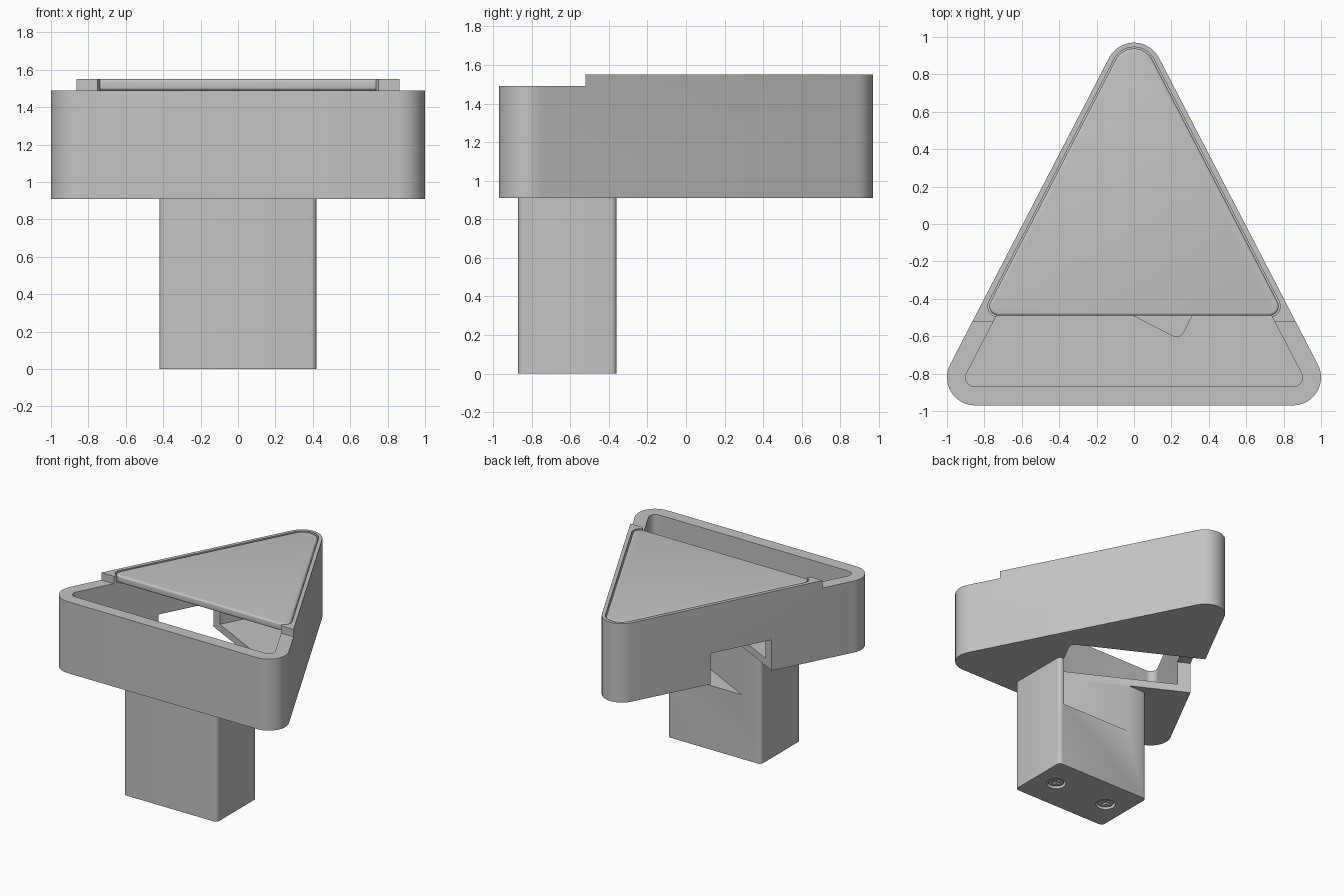
import bpy, bmesh, math
from mathutils import Vector

old = bpy.data.objects.get("Cube")
if old:
    bpy.data.objects.remove(old, do_unlink=True)

GREY = (0.55, 0.55, 0.55, 1)
grey = bpy.data.materials.new("plain grey")
grey.use_nodes = True
grey.diffuse_color = GREY
grey.node_tree.nodes["Principled BSDF"].inputs["Base Color"].default_value = GREY


def outline(circles, steps=12):
    """Rounded polygon through corner circles (x, y, r) given anticlockwise."""
    n, pts = len(circles), []
    for i, (x, y, r) in enumerate(circles):
        px, py, pr = circles[i - 1]
        nx, ny, nr = circles[(i + 1) % n]

        def normal(ax, ay, ar, bx, by, br):
            # direction of the outer tangent's normal between two circles
            dx, dy = bx - ax, by - ay
            return math.atan2(dy, dx) - math.pi / 2 + math.asin((br - ar) / -math.hypot(dx, dy)) * -1
        a = normal(px, py, pr, x, y, r)
        b = normal(x, y, r, nx, ny, nr)
        sweep = (b - a) % (2 * math.pi)
        for k in range(steps + 1):
            t = a + sweep * k / steps
            pts.append((x + r * math.cos(t), y + r * math.sin(t)))
    return pts


def prism(name, pts, z0, z1):
    bm = bmesh.new()
    face = bm.faces.new([bm.verts.new((x, y, z0)) for x, y in pts])
    res = bmesh.ops.extrude_face_region(bm, geom=[face])
    top = [v for v in res["geom"] if isinstance(v, bmesh.types.BMVert)]
    bmesh.ops.translate(bm, verts=top, vec=(0, 0, z1 - z0))
    bmesh.ops.recalc_face_normals(bm, faces=bm.faces[:])
    mesh = bpy.data.meshes.new(name)
    bm.to_mesh(mesh)
    bm.free()
    mesh.materials.append(grey)
    ob = bpy.data.objects.new(name, mesh)
    bpy.context.collection.objects.link(ob)
    return ob


def bake(ob):
    """Apply all modifiers."""
    dg = bpy.context.evaluated_depsgraph_get()
    mesh = bpy.data.meshes.new_from_object(ob.evaluated_get(dg))
    ob.modifiers.clear()
    ob.data = mesh


def cut(ob, *cutters):
    for c in cutters:
        m = ob.modifiers.new("cut", "BOOLEAN")
        m.operation, m.solver, m.object = "DIFFERENCE", "EXACT", c
    bake(ob)


def triangle(half, front, back, r, r_tip=None):
    return outline([(-half, front, r), (half, front, r), (0, back, r_tip or r)])


def rectangle(x0, x1, y0, y1, r=0.03):
    return outline([(x0 + r, y0 + r, r), (x1 - r, y0 + r, r),
                    (x1 - r, y1 - r, r), (x0 + r, y1 - r, r)], 6)


# Heights
FLOOR, FLOOR_TOP, RIM, TOP = 0.91, 0.97, 1.49, 1.55

# Tray body and post
tray = prism("tray", triangle(0.85, -0.82, 0.82, 0.15), FLOOR, TOP)
post = prism("post", rectangle(-0.42, 0.42, -0.87, -0.36), 0, FLOOR)

# Cutters: cavity, lid seat, lowered front rim
cavity = prism("cavity_cutter", triangle(0.85, -0.82, 0.82, 0.05), FLOOR_TOP, 2)
seat = prism("seat_cutter", triangle(0.7235, -0.44, 0.826, 0.058, 0.12), RIM, 2)
front = prism("front_cutter", [(-2, -2), (2, -2), (2, -0.52), (-2, -0.52)], RIM, 2)

# Side channel running square to the right wall, down into the post
u, v = Vector((0.888, -0.46)), Vector((0.46, 0.888))
path = [u * a + v * b for a, b in rectangle(-0.8, 0.5, -0.435, 0.073, 0.04)]
channel = prism("channel_cutter", path, 0.52, 1.16)

# Screw holes under the post
holes = [prism("hole_cutter", outline([(x - 0.001, -0.615, 0.072), (x + 0.001, -0.615, 0.072)], 12), -0.1, 0.04)
         for x in (-0.24, 0.24)]

cut(tray, cavity, seat, front, channel)
cut(post, channel, *holes)

# Screw heads with cross slots
screws = []
for side, x in (("right", -0.24), ("left", 0.24)):
    screw = prism(side + "_screw", outline([(x - 0.001, -0.615, 0.058), (x + 0.001, -0.615, 0.058)], 12), 0.012, 0.05)
    slots = [prism("slot_cutter", rectangle(x - a, x + a, -0.615 - b, -0.615 + b, 0.005), -0.1, 0.03)
             for a, b in ((0.04, 0.009), (0.009, 0.04))]
    cut(screw, *slots)
    holes += slots
    screws.append(screw)

# Lid with softened edges
lid = prism("lid", triangle(0.7235, -0.44, 0.826, 0.05, 0.112), RIM, TOP)
bevel = lid.modifiers.new("bevel", "BEVEL")
bevel.width, bevel.segments, bevel.limit_method = 0.015, 4, "ANGLE"
bevel.angle_limit = math.radians(50)
bake(lid)

for helper in [cavity, seat, front, channel] + holes:
    bpy.data.objects.remove(helper, do_unlink=True)

bpy.ops.object.select_all(action="DESELECT")
for ob in [tray, post, lid] + screws:
    ob.select_set(True)
bpy.context.view_layer.objects.active = tray
bpy.ops.object.shade_smooth_by_angle(angle=math.radians(30))
